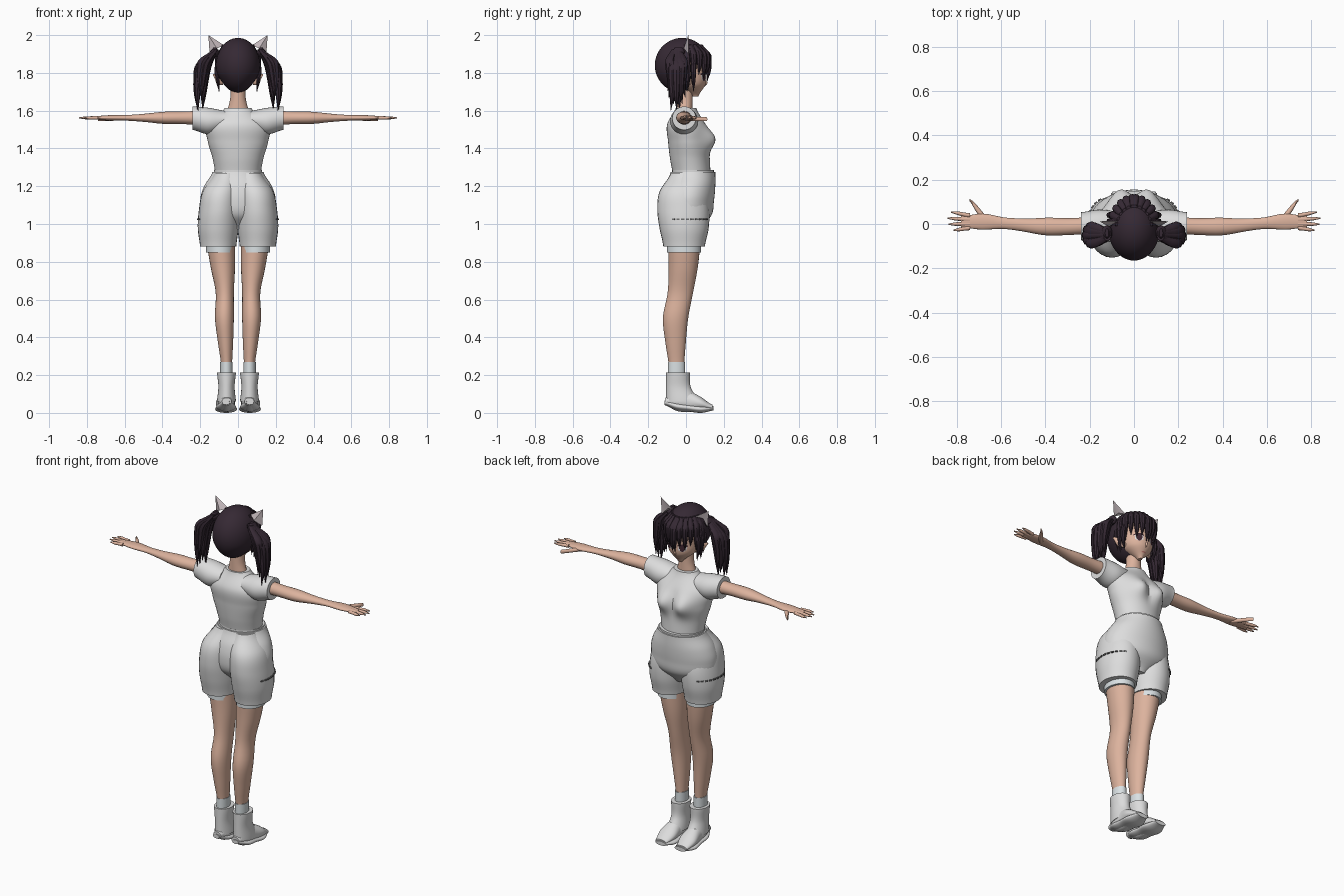
import bpy, bmesh
from math import sin, cos, exp, hypot, pi, radians
from mathutils import Vector

default_cube = bpy.data.objects.get("Cube")
if default_cube:
    bpy.data.objects.remove(default_cube)


def material(name, red, green, blue):
    mat = bpy.data.materials.new(name)
    mat.use_nodes = True
    colour = (red, green, blue, 1)
    mat.diffuse_color = colour
    mat.node_tree.nodes["Principled BSDF"].inputs["Base Color"].default_value = colour
    return mat


cloth = material("white cloth", .72, .72, .72)
lining = material("pale lining", .7, .75, .77)
skin = material("skin", .72, .45, .34)
hair = material("dark hair", .036, .022, .034)
fur = material("pale ear fur", .56, .49, .51)
iris = material("dark iris", .05, .02, .03)
eye_white = material("eye white", .75, .72, .72)
lips = material("lips", .55, .2, .17)
seam = material("seam grey", .16, .16, .16)


def finish(name, bm, mat, mirror=False):
    """Turn a bmesh into a smooth shaded object, optionally mirrored in x."""
    bmesh.ops.recalc_face_normals(bm, faces=bm.faces)
    mesh = bpy.data.meshes.new(name)
    bm.to_mesh(mesh)
    bm.free()
    mesh.materials.append(mat)
    part = bpy.data.objects.new(name, mesh)
    bpy.context.collection.objects.link(part)
    if mirror:
        part.modifiers.new("Mirror", "MIRROR").use_mirror_merge = False
    bpy.ops.object.select_all(action="DESELECT")
    part.select_set(True)
    bpy.context.view_layer.objects.active = part
    bpy.ops.object.shade_smooth_by_angle(angle=radians(40))
    return part


def profile(values, t):
    """Smooth curve through evenly spaced values; a single value stays constant."""
    if not isinstance(values, (tuple, list)):
        return values
    last = len(values) - 1
    i = min(int(t * last), last - 1)
    f = t * last - i
    before, here, there, after = (values[max(0, min(last, k))] for k in range(i - 1, i + 3))
    ease = f * f * (3 - 2 * f)
    leave = (there - before) / 2 * f * (1 - f) ** 2
    arrive = (after - here) / 2 * f * f * (f - 1)
    return here + (there - here) * ease + leave + arrive


def loft(name, axis, span, mid, half, mat, mirror=True, sides=28, steps=24, shape=None):
    """Skin ellipses along an axis; mid and half give profiles on the next two axes."""
    k = "xyz".index(axis)
    bm = bmesh.new()
    loops = []
    for step in range(steps + 1):
        t = step / steps
        centre = [profile(values, t) for values in mid]
        radius = [profile(values, t) for values in half]
        loop = []
        for side in range(sides):
            angle = 2 * pi * side / sides
            point = Vector()
            point[k] = span[0] + (span[1] - span[0]) * t
            point[k - 2] = centre[0] + radius[0] * cos(angle)
            point[k - 1] = centre[1] + radius[1] * sin(angle)
            if shape:
                shape(point)
            loop.append(bm.verts.new(point))
        loops.append(loop)
    for low, high in zip(loops, loops[1:]):
        for side in range(sides):
            bm.faces.new((low[side - 1], low[side], high[side], high[side - 1]))
    bm.faces.new(loops[0])
    bm.faces.new(loops[-1])
    return finish(name, bm, mat, mirror)


def strand(name, top, tip, x, y, width):
    """Lock of hair that swells and then tapers to a point."""
    taper = (width / 2, width, width * .9, width * .6, width * .05)
    loft(name, "z", (top, tip), (x, y), (taper, taper), hair, sides=8, steps=14)


# Shirt with a soft bust
def bust(point):
    if point.y > 0:
        across, up = (abs(point.x) - .065) / .055, (point.z - 1.45) / .06
        point.y += .05 * exp(-across ** 2 - up ** 2)


loft("shirt", "z", (1.26, 1.615), mid=(0, (.03, .02, .01, 0, 0)),
     half=((.12, .135, .16, .165, .07), (.1, .105, .105, .1, .055)),
     mat=cloth, mirror=False, sides=56, steps=40, shape=bust)
loft("waist_hem", "z", (1.27, 1.285), mid=(0, .037), half=(.128, .111), mat=cloth, mirror=False, steps=1)
loft("sleeve", "x", (.07, .24), mid=(-.01, (1.55, 1.545, 1.56)),
     half=((.065, .075, .063), (.05, .07, .062)), mat=cloth)

# Shorts: hips in front, two full legs that meet in a crease behind
loft("shorts_hips", "z", (.97, 1.275), mid=(0, (.01, .01, .01, .02, .037)),
     half=((.05, .18, .2, .18, .135), (.06, .125, .138, .135, .118)), mat=cloth, mirror=False, sides=48)
loft("shorts_leg", "z", (.88, 1.27), mid=((.105, .105, .1, .09, .06), (-.01, -.01, -.015, -.02, 0)),
     half=((.096, .108, .107, .097, .065), (.11, .13, .137, .12, .08)), mat=cloth)
loft("shorts_lining", "z", (.85, .9), mid=(.094, -.01), half=(.076, .09), mat=lining, steps=1)

# Dashed seam around the outer thigh
bm = bmesh.new()
for i in range(9):
    angle = radians(i * 11 - 25)
    for vert in bmesh.ops.create_cube(bm, size=.008)["verts"]:
        along, out = vert.co.x * 2, vert.co.y
        vert.co.x = .105 + (.109 + out) * cos(angle) - along * sin(angle)
        vert.co.y = -.01 + (.133 + out) * sin(angle) + along * cos(angle)
        vert.co.z += 1.025
finish("thigh_seam", bm, seam, mirror=True)

# Legs, socks and boots
loft("leg", "z", (.24, .9), mid=((.06, .066, .072, .07, .08, .09), (-.05, -.055, -.055, -.03, -.015, -.01)),
     half=((.028, .04, .05, .048, .064, .074), (.04, .054, .067, .067, .077, .085)), mat=skin)
loft("sock", "z", (.19, .27), mid=(.061, -.05), half=(.033, .046), mat=lining, steps=1)
loft("boot_shaft", "z", (.06, .215), mid=(.061, (-.02, -.04, -.042)),
     half=((.05, .043, .05), (.085, .065, .063)), mat=cloth)
loft("boot_foot", "y", (-.11, .14), mid=((.06, .065, .06, .05, .03), (.06, .068)),
     half=((.02, .055, .055, .035, .014), (.025, .043, .045, .051, .035)), mat=cloth)
loft("boot_sole", "y", (-.115, .146), mid=((.055, .035, .027, .02, .025), .063),
     half=((.012, .02, .02, .02, .012), (.02, .05, .052, .058, .035)), mat=cloth)

# Arms and hands
loft("arm", "x", (.2, .78), mid=((-.008, -.012, -.01, 0, .01, .01), 1.562),
     half=((.038, .038, .04, .03, .026, .036, .025), (.037, .033, .032, .022, .015, .014, .007)), mat=skin)
for i, tip in enumerate((.815, .838, .842, .825)):
    thin = (.01, .009, .008, .003)
    loft("finger", "x", (.74, tip), mid=((i * .019 - .018, i * .027 - .028), 1.562),
         half=(thin, thin), mat=skin, sides=10, steps=9)
loft("thumb", "x", (.66, .742), mid=((.015, .04, .075, .108), 1.555),
     half=((.014, .019, .016, .005), .011), mat=skin, sides=12, steps=9)

# Neck and head, with eyes and mouth set by face position
loft("neck", "z", (1.58, 1.74), mid=(0, -.005), half=((.06, .042, .038), .04), mat=skin, mirror=False)
head = loft("head", "z", (1.675, 1.93), mid=(0, (.05, .026, .01, .005, 0)),
            half=((.01, .075, .09, .088, .05), (.015, .077, .098, .1, .06)),
            mat=skin, mirror=False, sides=120, steps=90)
for extra in (eye_white, iris, lips):
    head.data.materials.append(extra)
for face in head.data.polygons:
    x, y, z = face.center
    x = abs(x) - .042
    up = z - 1.778
    if y > .04:
        if hypot(x, up) < .021:
            face.material_index = 1
        lash = abs(up - .02 + x * x * 12) < .004 and abs(x) < .025
        if lash or hypot(x * 1.5, up) < .02:
            face.material_index = 2
        if x < -.029 and abs(z - 1.705) < .003:
            face.material_index = 3
loft("nose", "z", (1.728, 1.765), mid=(0, (.094, .1, .095)), half=((.003, .008, .003), (.006, .014, .008)),
     mat=skin, mirror=False, sides=12, steps=8)
loft("ear", "x", (.08, .132), mid=((.015, 0, -.017), (1.755, 1.765, 1.79)),
     half=((.015, .015, .003), (.02, .025, .005)), mat=skin, sides=14, steps=9)

# Hair cap, open over the face and narrowing at the nape
bm = bmesh.new()
bmesh.ops.create_uvsphere(bm, u_segments=64, v_segments=40, radius=.145)
for vert in bm.verts:
    vert.co.x *= .8 + min(0, vert.co.z + .04) * 1.4
    vert.co += Vector((0, -.02, 1.84))
face_side = [face for face in bm.faces
             if face.calc_center_median().y > .025 and face.calc_center_median().z < 1.86]
bmesh.ops.delete(bm, geom=face_side, context="FACES")
finish("hair_cap", bm, hair)

# Bangs fanned across the forehead, with longer locks at the cheeks
for i, tip in enumerate((1.755, 1.785, 1.77, 1.79, 1.76, 1.7)):
    angle = radians(i * 15 + 4)
    reach = (.7, .95, 1, 1, .95)
    strand("bang", 1.95, tip, [.108 * r * sin(angle) for r in reach],
           [.14 * r * cos(angle) - .02 for r in reach], width=.018)
for i in range(3):
    strand("cheek_lock", 1.88, i * .012 + 1.7, (.1, .112, .1), .04 - i * .028, width=.014)

# Pigtails made of overlapping locks
for i in range(9):
    angle = 2 * pi * i / 9
    spread = [.02 * cos(angle) * s for s in (.3, 1, 1, .9, .7)]
    sway = [.036 * sin(angle) * s - .05 for s in (.4, 1, 1, 1, 1.3)]
    outward = [base + s for base, s in zip((.12, .18, .195, .2, .2), spread)]
    strand("pigtail_lock", 1.925, i % 4 * .035 + 1.6, outward, sway, width=.024)
loft("hair_tie", "z", (1.885, 1.935), mid=(.122, -.04), half=((.008, .024, .008), (.02, .034, .02)),
     mat=hair, steps=8)

# Pointed animal ears, hollowed on one side
bm = bmesh.new()
corners = (.072, .015, 1.945), (.15, .012, 1.9), (.157, .012, 2), (.112, -.012, 1.93), (.115, .005, 1.94)
inner, outer, tip, back, hollow = map(bm.verts.new, corners)
for a, b in ((inner, back), (back, outer), (inner, hollow), (hollow, outer)):
    bm.faces.new((a, b, tip))
bm.faces.new((inner, back, outer, hollow))
finish("animal_ear", bm, fur, mirror=True)
